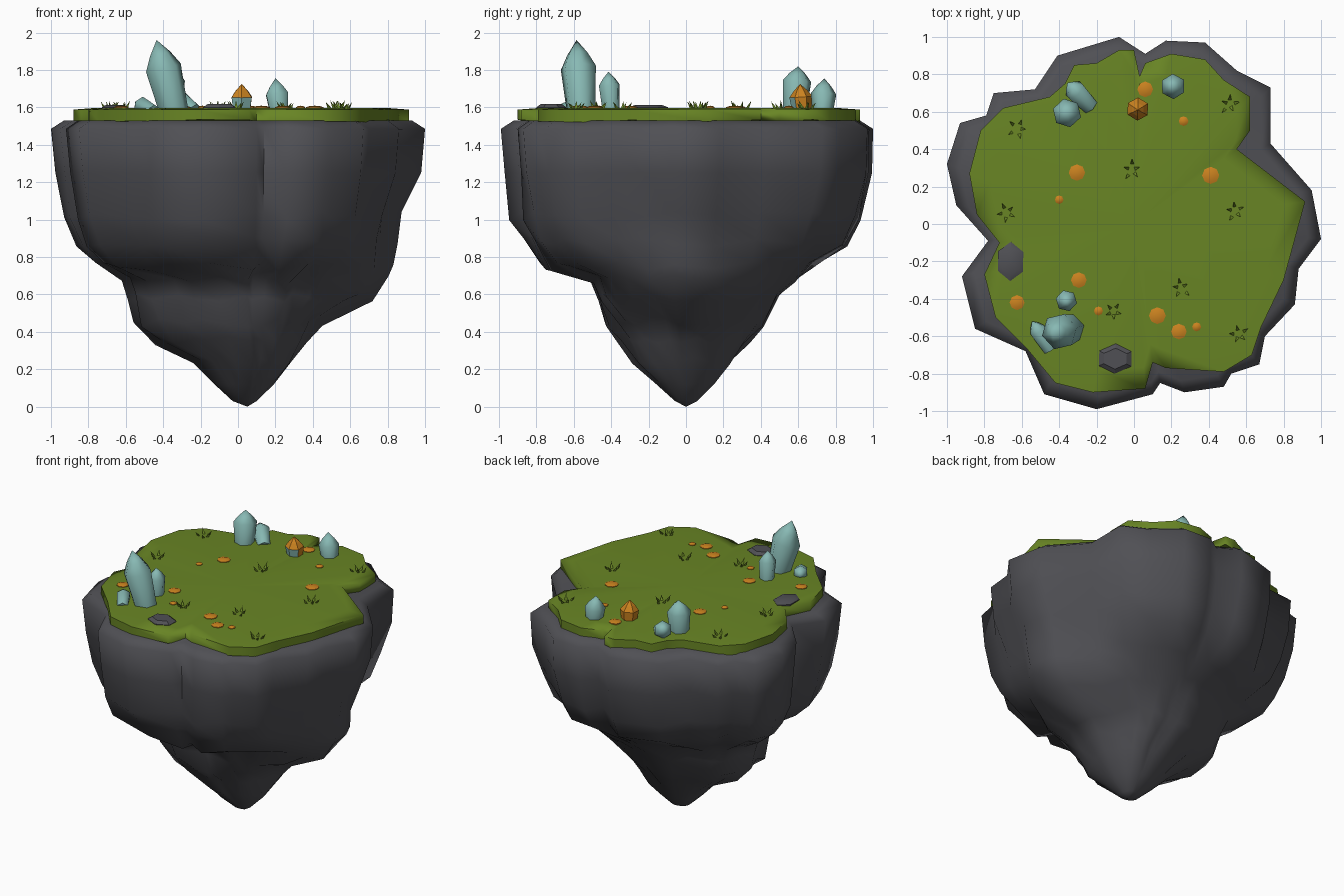
import bpy, bmesh, math, random
from mathutils import Vector

if "Cube" in bpy.data.objects:
    bpy.data.objects.remove(bpy.data.objects["Cube"])
random.seed(4)


def material(name, rgb):
    m = bpy.data.materials.new(name)
    m.diffuse_color = (*rgb, 1)
    m.use_nodes = True
    m.node_tree.nodes["Principled BSDF"].inputs["Base Color"].default_value = m.diffuse_color
    return m


ROCK = material("dark_rock", (0.080, 0.080, 0.090))
GRASS = material("moss_green", (0.140, 0.235, 0.018))
TEAL = material("crystal_teal", (0.245, 0.485, 0.455))
ORANGE = material("orange", (0.60, 0.225, 0.014))


def finish(bm, name, mats, angle=None):
    bmesh.ops.recalc_face_normals(bm, faces=bm.faces)
    me = bpy.data.meshes.new(name)
    bm.to_mesh(me)
    bm.free()
    for m in mats:
        me.materials.append(m)
    if angle:
        for p in me.polygons:
            p.use_smooth = True
        me.set_sharp_from_angle(angle=math.radians(angle))
    ob = bpy.data.objects.new(name, me)
    bpy.context.collection.objects.link(ob)
    return ob


def loft(bm, rings, start=None, end=None):
    """Skin rings of points; close each end with a fan to a point."""
    vs = [[bm.verts.new(p) for p in r] for r in rings]
    n = len(vs[0])
    for a, b in zip(vs, vs[1:]):
        for i in range(n):
            j = (i + 1) % n
            bm.faces.new((a[i], a[j], b[j], b[i]))
    for ring, pole in ((vs[0], start), (vs[-1], end)):
        if pole is not None:
            c = bm.verts.new(pole)
            for i in range(n):
                bm.faces.new((ring[i], ring[(i + 1) % n], c))


# Rock: lobed outline, swept down with a different side profile per direction
outline = [(1, -.08), (.95, .18), (.73, .43), (.73, .73), (.55, .82), (.38, .97), (.17, .98),
           (.06, .91), (-.08, 1), (-.41, .90), (-.53, .72), (-.75, .70), (-.79, .58),
           (-.93, .54), (-1, .32), (-.95, .10), (-.78, -.09), (-.92, -.28), (-.85, -.56),
           (-.58, -.68), (-.48, -.91), (-.2, -.99), (.10, -.91), (.14, -.85), (.27, -.9),
           (.48, -.87), (.52, -.80), (.67, -.75), (.70, -.6), (.86, -.43), (.88, -.24)]
levels = [1.25, 1.02, .88, .75, .68, .58, .45, .35, .25, .12, .03]
sides = [  # radius at each level towards +x, +y, -x, -y
    [.95, .86, .82, .82, .80, .71, .44, .34, .25, .14, .05],
    [.965, .92, .85, .69, .58, .49, .42, .34, .25, .15, .06],
    [.945, .91, .85, .78, .63, .60, .58, .48, .28, .18, .08],
    [.95, .93, .87, .79, .52, .48, .44, .38, .29, .16, .06]]
lobe = [1, .95, .85, .7, .5, .4, .3, .25, .2, .1, 0]


def rock_ring(k):
    ring = []
    for x, y in outline:
        a = math.atan2(y, x) % math.tau
        q = a / (math.pi / 2)
        i, t = int(q) % 4, q % 1
        s = t * t * (3 - 2 * t)
        r = sides[i][k] * (1 - s) + sides[(i + 1) % 4][k] * s
        if 3 <= k <= 7:
            r *= 1 - .05 * math.sin(math.pi * t)
        r *= 1 + (math.hypot(x, y) / .97 - 1) * lobe[k]
        r *= 1 + random.uniform(-.015, .015) * (k > 0)
        z = levels[k] + (random.uniform(-.025, .025) if 0 < k < 9 else 0)
        off = .05 * min(1, max(0, (.5 - levels[k]) / .3))
        ring.append((r * math.cos(a) + off, r * math.sin(a), z))
    return ring


bm = bmesh.new()
rings = [[(x * .93, y * .93, 1.53) for x, y in outline],
         [(x, y, 1.485) for x, y in outline]]
rings += [rock_ring(k) for k in range(len(levels))]
loft(bm, rings, (0, 0, 1.53), (.05, 0, 0))
finish(bm, "floating_rock", [ROCK], 70)

# Moss cap: slab with a softly drooping rim and a wavy lower edge
moss = [(.915, .12), (.55, .40), (.62, .5), (.62, .68), (.48, .77), (.38, .88), (.2, .91),
        (.06, .86), (.03, .79), (0, .93), (-.08, .93), (-.2, .86), (-.32, .85), (-.37, .75),
        (-.45, .68), (-.7, .62), (-.82, .50), (-.88, .27), (-.84, .05), (-.72, -.1),
        (-.80, -.27), (-.74, -.5), (-.57, -.67), (-.42, -.85), (-.22, -.9), (.06, -.88),
        (.10, -.74), (.17, -.77), (.48, -.79), (.63, -.70), (.68, -.55), (.8, -.3)]
bm = bmesh.new()
loft(bm, [[(x * .87, y * .87, 1.597) for x, y in moss],
          [(x, y, 1.588) for x, y in moss],
          [(x, y, 1.52 + random.uniform(-.008, .015)) for x, y in moss]],
     (0, 0, 1.597), (0, 0, 1.52))
finish(bm, "moss_cap", [GRASS], 84)


# Crystals: six-sided shafts swelling to a shoulder, then a point
def crystal(name, base, tip, r, shoulder=.68, mats=(TEAL,)):
    base, tip = Vector(base), Vector(tip)
    rot = (tip - base).to_track_quat('Z', 'Y')
    bm = bmesh.new()
    rings = []
    for t, s in ((0, .8), (shoulder, 1), (.5 + shoulder / 2, .58)):
        c = base.lerp(tip, t)
        rings.append([c + rot @ Vector((r * s * math.cos(i * math.pi / 3 + .5),
                                        r * s * math.sin(i * math.pi / 3 + .5), 0))
                      for i in range(6)])
    loft(bm, rings, base, tip)
    return finish(bm, name, mats, 62 if len(mats) == 1 else None)


crystal("front_crystal_tall", (-.34, -.56, 1.57), (-.435, -.585, 1.96), .098, .62)
crystal("front_crystal_small", (-.365, -.40, 1.57), (-.36, -.415, 1.79), .058)
crystal("front_crystal_fallen", (-.45, -.67, 1.575), (-.545, -.52, 1.625), .05)
crystal("back_crystal_tall", (-.355, .58, 1.57), (-.36, .60, 1.82), .078)
crystal("back_crystal_leaning", (-.235, .63, 1.575), (-.355, .755, 1.67), .06)
crystal("back_crystal_right", (.22, .73, 1.57), (.20, .74, 1.755), .068, .55)
capped = crystal("two_tone_crystal", (.02, .62, 1.57), (.02, .61, 1.725), .062, .55, (TEAL, ORANGE))
for p in capped.data.polygons:
    p.material_index = 0 if p.normal.y < -.2 and p.normal.z < .4 else 1

# Mushroom caps: flat eight-sided domes
for i, (x, y, r) in enumerate([(.06, .72, .042), (.265, .55, .026), (-.305, .275, .044),
                               (-.40, .13, .023), (.41, .26, .046), (-.295, -.30, .042),
                               (-.625, -.42, .04), (-.19, -.465, .024), (.125, -.49, .045),
                               (.24, -.575, .042), (.335, -.55, .024)]):
    bm = bmesh.new()
    loft(bm, [[(x + r * s * math.cos(a * math.pi / 4), y + r * s * math.sin(a * math.pi / 4), z)
               for a in range(8)] for s, z in ((1, 1.585), (1, 1.601), (.6, 1.607))],
         (x, y, 1.585), (x, y, 1.609))
    finish(bm, f"mushroom_cap_{i + 1}", [ORANGE], 50)

# Loose stones: low six-sided lumps
for name, x, y, rx, ry, top in (("left_stone", -.66, -.2, .078, .105, 1.612),
                                ("front_stone", -.10, -.72, .1, .08, 1.618)):
    bm = bmesh.new()
    loft(bm, [[(x + rx * s * math.cos(a * math.pi / 3 + .5),
                y + ry * s * math.sin(a * math.pi / 3 + .5), z) for a in range(6)]
              for s, z in ((.95, 1.57), (1, 1.6), (.7, top))], (x, y, 1.57), (x, y, top))
    finish(bm, name, [ROCK], 30)

# Grass tufts: thin three-sided blades splaying out
bm = bmesh.new()
for x, y in ((-.62, .51), (.51, .64), (-.01, .29), (.54, .07), (.25, -.34), (.56, -.59),
             (-.11, -.47), (-.68, .06)):
    turn = random.uniform(0, 6)
    for k in range(5):
        a = turn + k * math.tau / 5
        d = random.uniform(.015, .035)
        c = Vector((x + d * math.cos(a), y + d * math.sin(a), 1.59))
        ring = [c + Vector((.013 * math.cos(a + j * math.tau / 3),
                            .013 * math.sin(a + j * math.tau / 3), 0)) for j in range(3)]
        tip = c + Vector((.028 * math.cos(a), .028 * math.sin(a), random.uniform(.03, .05)))
        loft(bm, [ring], c, tip)
finish(bm, "grass_tufts", [GRASS])
